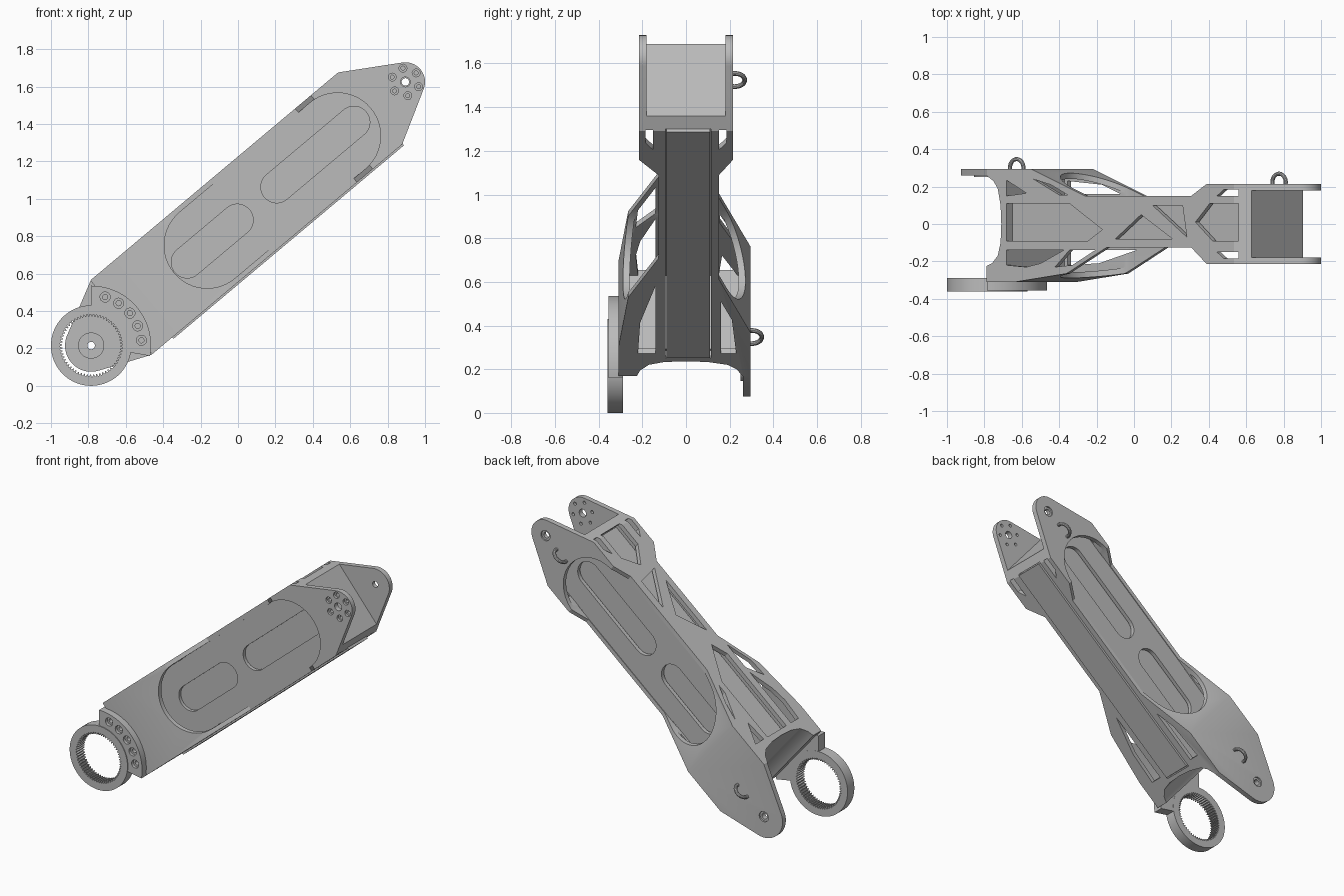
import bpy, bmesh, math
from mathutils import Matrix, Vector
from mathutils.geometry import convex_hull_2d

if "Cube" in bpy.data.objects:
    bpy.data.objects.remove(bpy.data.objects["Cube"])

grey = bpy.data.materials.new("plain_grey")
grey.use_nodes = True
COLOR = (0.5, 0.5, 0.5, 1)
grey.diffuse_color = COLOR
grey.node_tree.nodes["Principled BSDF"].inputs["Base Color"].default_value = COLOR

# Arm frame: x runs along the arm, y is depth, z is across; the origin is the lower pivot
FRAME = Matrix.Translation((-0.785, 0, 0.215)) @ Matrix.Rotation(math.radians(-40), 4, 'Y')
TIP = 2.193
TOP, BOTTOM = 0.27, -0.245


def arc(cx, cy, r, a0=0, a1=360, n=32):
    angles = [math.radians(a0 + (a1 - a0) * i / n) for i in range(n + (a1 - a0 < 360))]
    return [(cx + r * math.cos(a), cy + r * math.sin(a)) for a in angles]


def hull(points):
    return [points[i] for i in convex_hull_2d([Vector(p) for p in points])]


def stadium(s0, s1, r):
    return hull(arc(s0, 0.012, r, n=48) + arc(s1, 0.012, r, n=48))


def finish(name, bm):
    bmesh.ops.recalc_face_normals(bm, faces=bm.faces)
    mesh = bpy.data.meshes.new(name)
    bm.to_mesh(mesh)
    bm.free()
    mesh.materials.append(grey)
    ob = bpy.data.objects.new(name, mesh)
    bpy.context.collection.objects.link(ob)
    ob.matrix_world = FRAME
    return ob


def prism(name, points, lo, hi, axis='y'):
    """Extrude a 2D outline through depth (y) or across the arm (z)."""
    bm = bmesh.new()
    place = (lambda p, d: (p[0], d, p[1])) if axis == 'y' else (lambda p, d: (p[0], p[1], d))
    face = bm.faces.new([bm.verts.new(place(p, lo)) for p in points])
    out = bmesh.ops.extrude_face_region(bm, geom=[face])["geom"]
    shift = (0, hi - lo, 0) if axis == 'y' else (0, 0, hi - lo)
    bmesh.ops.translate(bm, vec=shift, verts=[v for v in out if isinstance(v, bmesh.types.BMVert)])
    return finish(name, bm)


def carve(ob, points, lo, hi, axis='y', operation='DIFFERENCE'):
    cutter = prism("cutter", points, lo, hi, axis)
    cutter.hide_render = True
    mod = ob.modifiers.new("carve", 'BOOLEAN')
    mod.operation, mod.solver, mod.object = operation, 'EXACT', cutter
    bpy.context.view_layer.update()
    result = bpy.data.meshes.new_from_object(ob.evaluated_get(bpy.context.evaluated_depsgraph_get()))
    ob.modifiers.clear()
    ob.data = result
    bpy.data.objects.remove(cutter)


def annulus(name, outer, inner, lo, hi):
    """Ring made from two loops with equal point counts."""
    bm = bmesh.new()
    loops = [[bm.verts.new((p[0], d, p[1])) for p in ring]
             for ring, d in ((outer, lo), (outer, hi), (inner, hi), (inner, lo))]
    n = len(outer)
    for k in range(4):
        a, b = loops[k], loops[(k + 1) % 4]
        for i in range(n):
            j = (i + 1) % n
            bm.faces.new((a[i], a[j], b[j], b[i]))
    return finish(name, bm)


# Arm shell: waisted plan with a fork at each end, trimmed to the side outline
front_edge = [(0.22, -0.31), (0.42, -0.31), (0.78, -0.265), (1.06, -0.125), (1.65, -0.125),
              (1.76, -0.215), (2.4, -0.215), (2.4, -0.18), (2.03, -0.18)]
back_edge = [(2.03, 0.18), (2.4, 0.18), (2.4, 0.215), (1.76, 0.215), (1.65, 0.15),
             (0.91, 0.15), (0.53, 0.295), (-0.3, 0.295), (-0.3, 0.26), (0.22, 0.26)]
end_curve = [(0.27, 0.23), (0.3, 0.19), (0.32, 0.1), (0.325, 0), (0.32, -0.1), (0.3, -0.17), (0.26, -0.21), (0.22, -0.225)]
shell = prism("arm_shell", front_edge + back_edge + end_curve, -0.4, 0.4, 'z')
outline = hull(arc(0, 0, 0.14, n=48) + arc(TIP, 0, 0.105, n=48)
               + [(0.225, TOP), (1.95, TOP), (1.965, BOTTOM), (0.215, BOTTOM)])
carve(shell, outline, -0.6, 0.6, operation='INTERSECT')

# Hollow interior
carve(shell, [(0.36, -0.28), (0.42, -0.28), (0.77, -0.235), (1.03, -0.1), (1.67, -0.1),
              (1.78, -0.185), (1.98, -0.185), (1.98, 0.185), (1.78, 0.185), (1.67, 0.12),
              (0.9, 0.12), (0.53, 0.265), (0.36, 0.265)], -0.215, 0.24, 'z')

# Long oval pockets on both sides, then slots through the pocket floors
pocket = stadium(0.82, 1.73, 0.23)
carve(shell, pocket, -0.5, -0.12)
carve(shell, pocket, 0.145, 0.5)
slots = [stadium(0.68, 1.03, 0.085), stadium(1.305, 1.844, 0.085)]
panels = [prism("front_inner_panel", [(0.33, BOTTOM), (1.99, BOTTOM + 0.02), (1.99, 0.24), (1.95, TOP), (0.33, TOP)], -0.119, -0.097),
          prism("back_inner_panel", [(0.33, BOTTOM), (1.99, BOTTOM + 0.02), (1.99, 0.24), (1.95, TOP), (0.33, TOP)], 0.118, 0.144)]
for ob in panels + [shell]:
    for slot in slots:
        carve(ob, slot, -0.15, 0.17)

# Lattice windows in the upper edge
upper_windows = [
    [(0.36, -0.09), (0.36, 0.11), (0.8, 0.11), (1.03, -0.03), (0.93, -0.09)],
    [(0.36, 0.15), (0.36, 0.235), (0.5, 0.165)],
    [(0.55, 0.24), (0.67, 0.21), (0.79, 0.155), (0.73, 0.155)],
    [(0.36, -0.14), (0.36, -0.22), (0.5, -0.23), (0.6, -0.21), (0.76, -0.14)],
    [(0.8, -0.14), (0.7, -0.23), (0.82, -0.22), (0.98, -0.14)],
    [(1.38, 0.1), (1.59, 0.1), (1.62, -0.07)],
    [(1.12, -0.08), (1.3, 0.05), (1.52, -0.08)],
    [(1.68, 0.01), (1.78, 0.11), (1.97, 0.11), (1.97, -0.09), (1.8, -0.09)],
]
# Openings in the lower edge, with one long bay for the beam
lower_windows = [
    [(0.35, -0.095), (0.35, 0.115), (1.975, 0.115), (1.975, -0.095)],
    [(0.38, -0.22), (0.6, -0.21), (0.86, -0.14), (0.38, -0.14)],
    [(0.38, 0.16), (0.38, 0.23), (0.62, 0.21), (0.75, 0.16)],
]
for side in (-1, 1):
    ear = [(1.83, side * 0.15), (1.88, side * 0.185), (1.97, side * 0.185), (1.97, side * 0.15)]
    upper_windows.append(ear)
    lower_windows.append(ear)
for w in upper_windows:
    carve(shell, w, 0.2, 0.4, 'z')
for w in lower_windows:
    carve(shell, w, -0.4, -0.2, 'z')

# Pivot holes: bolt circle on the front fork, countersunk holes on the back plate
carve(shell, arc(TIP, 0, 0.026), -0.3, 0)
for k in range(6):
    c, r = arc(TIP, 0, 0.075, n=6)[k], 0.021
    carve(shell, arc(*c, r, n=16), -0.3, -0.2)
    carve(shell, arc(*c, r / 2, n=12), -0.3, -0.1)
for s, face in ((TIP, 0.215), (0, 0.295)):
    carve(shell, arc(s, 0, 0.034), face - 0.01, 0.4)
    carve(shell, arc(s, 0, 0.02), 0.1, 0.4)
annulus("pivot_boss", arc(0, 0, 0.07), arc(0, 0, 0.02), 0.25, 0.261)

# Rectangular beam carried in the middle
prism("core_beam", [(0.36, -0.255), (1.97, -0.255), (1.97, 0.22), (0.36, 0.22)], -0.09, 0.11)

# Toothed ring at the lower pivot
TEETH = 60
outer, inner = [], []
for i in range(TEETH * 4):
    a = 2 * math.pi * i / (TEETH * 4)
    r = 0.155 if i % 4 < 2 else 0.167
    outer.append((0.215 * math.cos(a), 0.215 * math.sin(a)))
    inner.append((r * math.cos(a), r * math.sin(a)))
annulus("gear_ring", outer, inner, -0.36, -0.288)

# Curved flange that bolts the ring to the arm
flange = prism("ring_flange", arc(0, 0, 0.32, -50, 50) + arc(0, 0, 0.2, -50, 50)[::-1], -0.355, -0.289)
for a in (-34, -17, 0, 17, 34):
    c = arc(0, 0, 0.27, a, a + 1, 1)[0]
    carve(flange, arc(*c, 0.027, n=20), -0.4, -0.335)
    carve(flange, arc(*c, 0.014, n=12), -0.4, -0.31)

# Cable loops on the back
for name, s, y in (("lower_cable_loop", 0.206, 0.3), ("upper_cable_loop", 2.037, 0.222)):
    bm = bmesh.new()
    n, m = 24, 10
    rings = []
    for i in range(n + 1):
        a = math.radians(-20 + 220 * i / n)
        rings.append([bm.verts.new((s + (0.047 + 0.011 * math.cos(b)) * math.cos(a),
                                    y + (0.047 + 0.011 * math.cos(b)) * math.sin(a),
                                    0.011 * math.sin(b)))
                      for b in (2 * math.pi * j / m for j in range(m))])
    for p, q in zip(rings, rings[1:]):
        for j in range(m):
            k = (j + 1) % m
            bm.faces.new((p[j], p[k], q[k], q[j]))
    bm.faces.new(rings[0])
    bm.faces.new(rings[-1])
    finish(name, bm)

# Smooth the round walls and keep the edges sharp
bpy.ops.object.select_all(action='DESELECT')
for ob in bpy.context.collection.objects:
    if ob.type == 'MESH' and ob.data.materials and ob.data.materials[0] == grey:
        ob.select_set(True)
        bpy.context.view_layer.objects.active = ob
bpy.ops.object.shade_smooth_by_angle(angle=math.radians(25))
